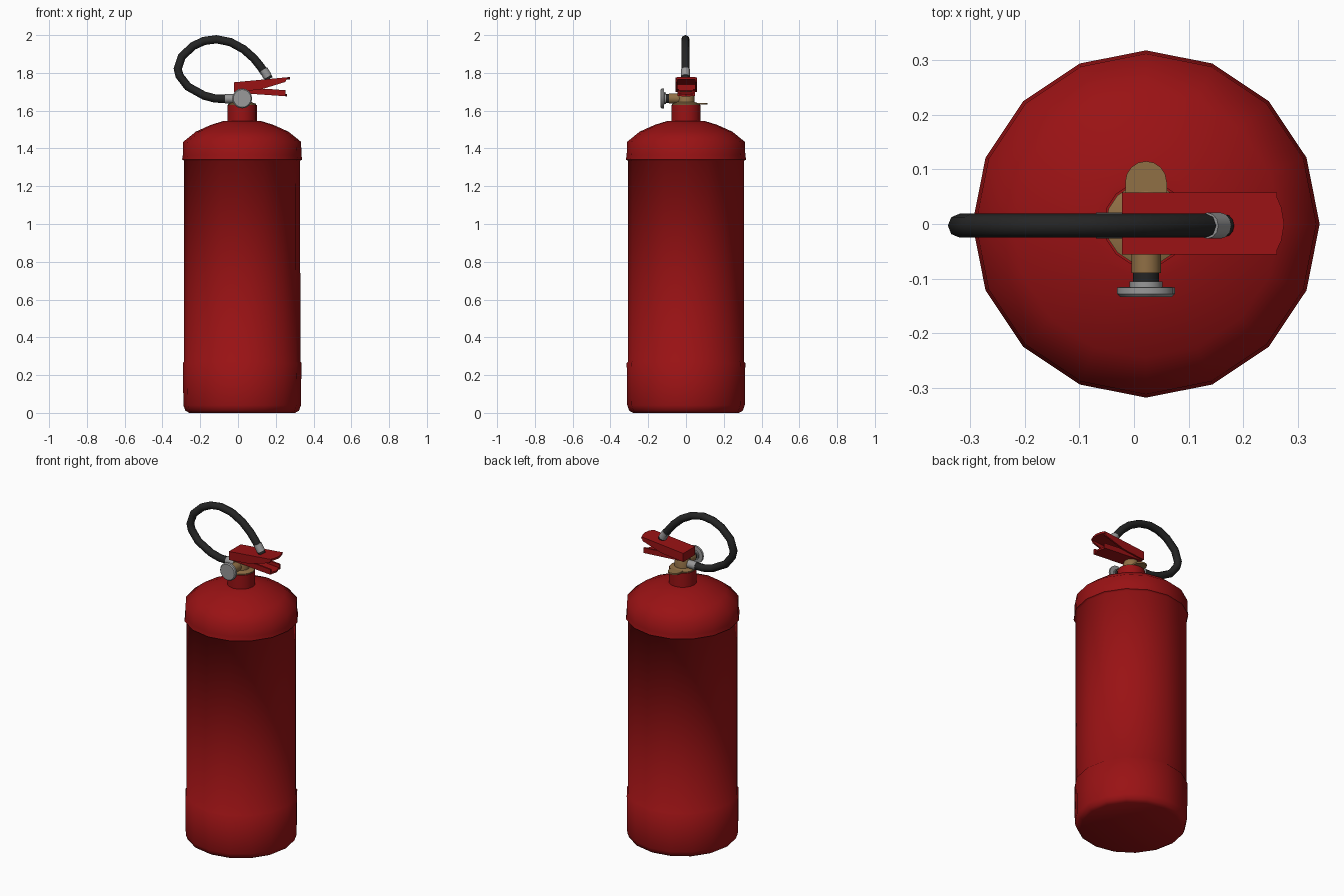
import bpy, bmesh, math
from mathutils import Vector, Matrix

if "Cube" in bpy.data.objects:
    bpy.data.objects.remove(bpy.data.objects["Cube"], do_unlink=True)

CX = 0.022  # cylinder axis


def material(name, rgb):
    m = bpy.data.materials.new(name)
    m.use_nodes = True
    m.diffuse_color = (*rgb, 1)
    m.node_tree.nodes["Principled BSDF"].inputs["Base Color"].default_value = (*rgb, 1)
    return m


RED = material("red paint", (0.32, 0.006, 0.007))
BRASS = material("brass", (0.28, 0.16, 0.06))
BLACK = material("black rubber", (0.018, 0.018, 0.018))
GREY = material("grey metal", (0.32, 0.32, 0.32))


def finish(name, bm, mat, angle=40):
    bmesh.ops.recalc_face_normals(bm, faces=bm.faces)
    me = bpy.data.meshes.new(name)
    bm.to_mesh(me)
    bm.free()
    me.materials.append(mat)
    ob = bpy.data.objects.new(name, me)
    bpy.context.collection.objects.link(ob)
    bpy.ops.object.select_all(action='DESELECT')
    ob.select_set(True)
    bpy.context.view_layer.objects.active = ob
    bpy.ops.object.shade_smooth_by_angle(angle=math.radians(angle))
    return ob


def lathe(name, profile, mat, origin=(0, 0, 0), axis=(0, 0, 1), sides=16, angle=40):
    """Closed solid of revolution from (radius, height) pairs along an axis."""
    bm = bmesh.new()
    rings = []
    for r, h in profile:
        rings.append([bm.verts.new((r * math.cos(math.tau * i / sides),
                                    r * math.sin(math.tau * i / sides), h))
                      for i in range(sides)])
    for a, b in zip(rings, rings[1:]):
        for i in range(sides):
            j = (i + 1) % sides
            bm.faces.new((a[i], a[j], b[j], b[i]))
    bm.faces.new(rings[0])
    bm.faces.new(rings[-1])
    turn = Vector((0, 0, 1)).rotation_difference(Vector(axis)).to_matrix().to_4x4()
    bm.transform(Matrix.Translation(origin) @ turn)
    return finish(name, bm, mat, angle)


def prism(name, pts, mat, place, lo, hi):
    """Outline extruded from lo to hi; place maps (u, v, depth) to a point."""
    bm = bmesh.new()
    a = [bm.verts.new(place(u, v, lo)) for u, v in pts]
    b = [bm.verts.new(place(u, v, hi)) for u, v in pts]
    bm.faces.new(a)
    bm.faces.new(b)
    for i in range(len(pts)):
        j = (i + 1) % len(pts)
        bm.faces.new((a[i], a[j], b[j], b[i]))
    return finish(name, bm, mat, 30)


# Tank with base cup, shoulder lip, dome and neck
lathe("tank", [(0.28, 0), (0.301, 0.012), (0.311, 0.04), (0.314, 0.265), (0.308, 0.271),
               (0.307, 1.335), (0.318, 1.341), (0.314, 1.365), (0.312, 1.435),
               (0.245, 1.489), (0.165, 1.525), (0.1, 1.545), (0.078, 1.546),
               (0.078, 1.63)], RED, (CX, 0, 0), angle=65)

# Brass valve: collar, hub, front port and rear tongue
lathe("valve_collar", [(0.074, 1.625), (0.074, 1.636), (0.05, 1.645)], BRASS, (CX, 0, 0))
lathe("valve_hub", [(0.045, 1.63), (0.045, 1.675), (0.034, 1.705)], BRASS, (CX, 0, 0))
lathe("valve_front_port", [(0.027, 0), (0.027, 0.09)], BRASS, (CX, 0, 1.665), (0, -1, 0))
arc = [(CX + 0.038 * math.cos(t * math.pi / 8), 0.077 + 0.038 * math.sin(t * math.pi / 8))
       for t in range(9)]
prism("valve_tongue", [(CX + 0.038, 0)] + arc + [(CX - 0.038, 0)], BRASS,
      lambda u, v, d: (u, v, d), 1.632, 1.641)

# Pressure gauge
lathe("gauge_seal", [(0.024, 0.086), (0.024, 0.107)], BLACK, (CX, 0, 1.665), (0, -1, 0))
lathe("gauge", [(0.03, 0.105), (0.03, 0.115), (0.053, 0.116), (0.053, 0.128),
                (0.047, 0.134)], GREY, (CX, 0, 1.665), (0, -1, 0))


# Upper lever: tilted top plate, side walls and rear wall
def top_slope(x):
    return 1.75 + 0.095 * (x + 0.022)


plan = [(-0.022, -0.056), (0.258, -0.056), (0.27, -0.03), (0.275, 0),
        (0.27, 0.03), (0.258, 0.058), (-0.022, 0.058)]
prism("upper_lever_plate", plan, RED, lambda u, v, d: (u, v, top_slope(u) + d), -0.012, 0)
side = [(-0.022, 1.698), (0.12, 1.712), (0.25, 1.752), (0.262, 1.775), (-0.022, 1.748)]
for label, lo in (("right", -0.056), ("left", 0.048)):
    prism("upper_lever_wall_" + label, side, RED,
          lambda u, v, d: (u, d, v), lo, lo + 0.01)
prism("upper_lever_rear", [(-0.05, 1.698), (0.05, 1.698), (0.05, 1.748), (-0.05, 1.748)],
      RED, lambda u, v, d: (d, u, v), -0.022, -0.012)

# Lower grip: sloped plate with upturned side walls
prism("lower_grip_plate", [(-0.015, -0.046), (0.245, -0.046), (0.26, 0), (0.245, 0.048),
                           (-0.015, 0.048)], RED,
      lambda u, v, d: (u, v, 1.699 - 0.07 * u + d), -0.005, 0.006)
grip_side = [(0.03, 1.692), (0.252, 1.677), (0.252, 1.708), (0.15, 1.716), (0.03, 1.704)]
for label, lo in (("right", -0.046), ("left", 0.038)):
    prism("lower_grip_wall_" + label, grip_side, RED,
          lambda u, v, d: (u, d, v), lo, lo + 0.01)

# Hose loop swept along its path
HY = -0.003
path = [(-0.055, 1.663), (-0.12, 1.664), (-0.18, 1.68), (-0.265, 1.727), (-0.31, 1.785),
        (-0.319, 1.822), (-0.297, 1.887), (-0.237, 1.943), (-0.18, 1.969), (-0.115, 1.978),
        (-0.04, 1.963), (0.03, 1.925), (0.085, 1.876), (0.122, 1.83), (0.142, 1.80)]
cu = bpy.data.curves.new("hose", 'CURVE')
cu.dimensions = '3D'
cu.bevel_depth = 0.022
cu.bevel_resolution = 2
cu.use_fill_caps = True
cu.materials.append(BLACK)
sp = cu.splines.new('POLY')
sp.points.add(len(path) - 1)
for p, (x, z) in zip(sp.points, path):
    p.co = (x, HY, z, 1)
sp.use_smooth = True
bpy.context.collection.objects.link(bpy.data.objects.new("hose", cu))

# Hose fittings at the valve and at the discharge end
lathe("hose_valve_fitting", [(0.024, 0), (0.024, 0.07)], GREY,
      (0, HY, 1.663), (-1, 0, 0), 12)
tip = (0.5, 0, -0.8)
lathe("hose_tip_fitting", [(0.024, 0), (0.024, 0.045)], GREY, (0.134, HY, 1.817), tip, 12)
lathe("hose_nozzle", [(0.021, 0), (0.021, 0.018)], BLACK, (0.156, HY, 1.782), tip, 12)
